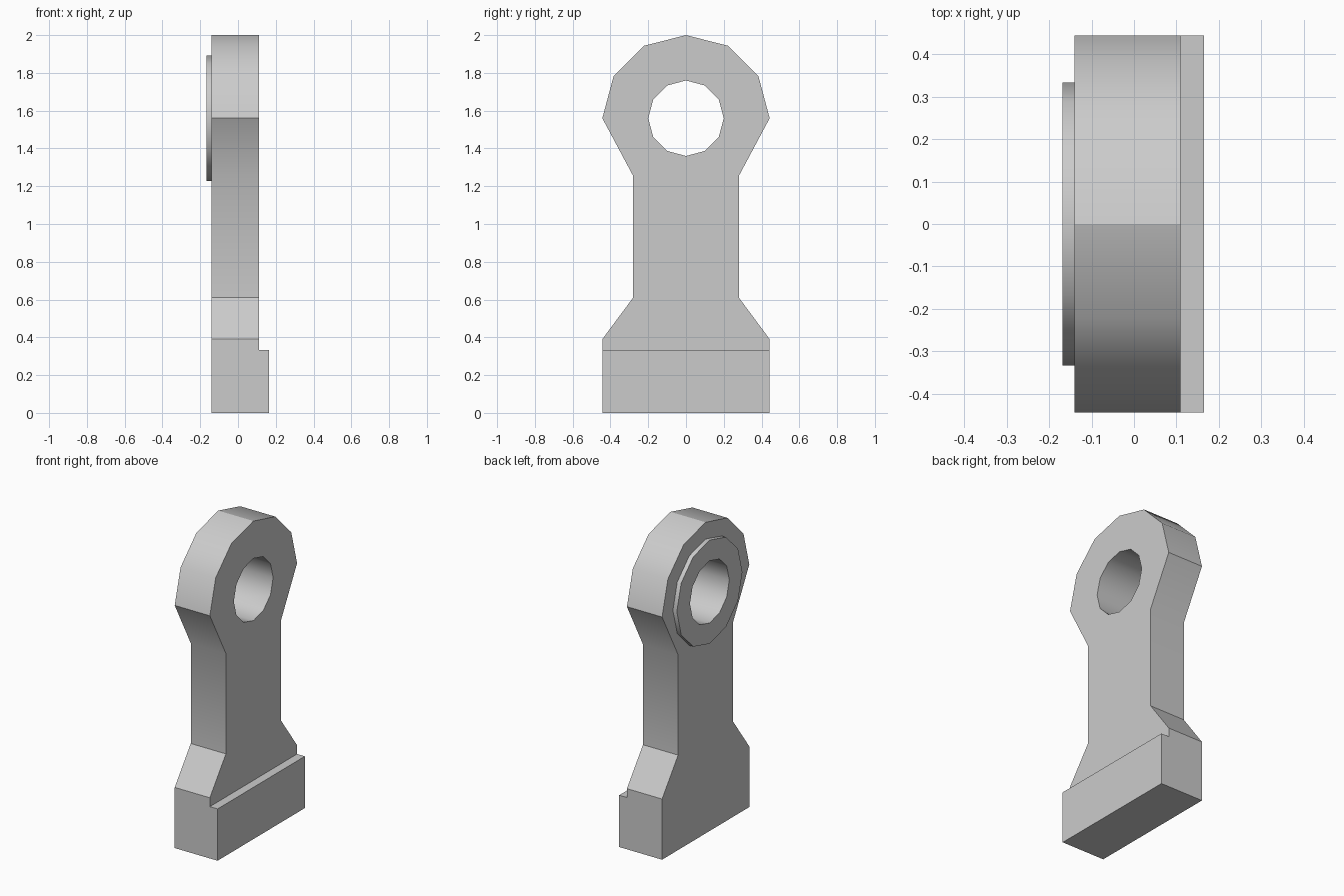
import bpy, bmesh, math

cube = bpy.data.objects.get("Cube")
if cube:
    bpy.data.objects.remove(cube, do_unlink=True)

grey = bpy.data.materials.new("plain grey")
grey.use_nodes = True
colour = (0.6, 0.6, 0.6, 1)
grey.diffuse_color = colour
grey.node_tree.nodes["Principled BSDF"].inputs["Base Color"].default_value = colour

EYE_Z = 1.56   # height of the eye centre
SIDES = 12


def circle(radius):
    """Points of a polygon round the eye centre, with one corner at the top."""
    steps = [2 * math.pi * i / SIDES for i in range(SIDES)]
    return [(radius * math.cos(a), EYE_Z + radius * math.sin(a)) for a in steps]


def prism(name, outline, x0, x1):
    """Extrude a (y, z) outline along x."""
    bm = bmesh.new()
    face = bm.faces.new([bm.verts.new((x0, y, z)) for y, z in outline])
    grown = bmesh.ops.extrude_face_region(bm, geom=[face], use_keep_orig=True)
    moved = [v for v in grown["geom"] if isinstance(v, bmesh.types.BMVert)]
    bmesh.ops.translate(bm, verts=moved, vec=(x1 - x0, 0, 0))
    bmesh.ops.recalc_face_normals(bm, faces=bm.faces)
    mesh = bpy.data.meshes.new(name)
    bm.to_mesh(mesh)
    bm.free()
    mesh.materials.append(grey)
    obj = bpy.data.objects.new(name, mesh)
    bpy.context.collection.objects.link(obj)
    return obj


def cut_and_smooth(obj, cutters):
    """Subtract the cutters, then smooth the rounded faces."""
    bpy.ops.object.select_all(action="DESELECT")
    bpy.context.view_layer.objects.active = obj
    obj.select_set(True)
    for cutter in cutters:
        mod = obj.modifiers.new("cut", "BOOLEAN")
        mod.operation = "DIFFERENCE"
        mod.solver = "EXACT"
        mod.object = cutter
        bpy.ops.object.modifier_apply(modifier=mod.name)
    bpy.ops.object.shade_smooth_by_angle(angle=math.radians(33))


# Outline of the link: wide foot, narrow shank, rounded eye
half = [(0.443, 0), (0.443, 0.39), (0.28, 0.61), (0.28, 1.255)]
arc = circle(0.443)[:SIDES // 2 + 1]
arc = [(y, min(z, 2.0)) for y, z in arc]
outline = half + arc + [(-y, z) for y, z in reversed(half)]

link_body = prism("link_body", outline, -0.14, 0.165)
eye_boss = prism("eye_boss", circle(0.333), -0.168, -0.14)

# Cutters for the eye hole and for the step above the foot
hole_cutter = prism("hole_cutter", circle(0.2), -0.5, 0.5)
step_cutter = prism("step_cutter", [(-1, 0.333), (1, 0.333), (1, 3), (-1, 3)], 0.11, 0.5)

cut_and_smooth(link_body, [step_cutter, hole_cutter])
cut_and_smooth(eye_boss, [hole_cutter])

# Crease along the crown of the eye
mesh = link_body.data
for edge in mesh.edges:
    if all(mesh.vertices[i].co.z > 1.99 for i in edge.vertices):
        edge.use_edge_sharp = True

for cutter in (hole_cutter, step_cutter):
    bpy.data.objects.remove(cutter, do_unlink=True)
